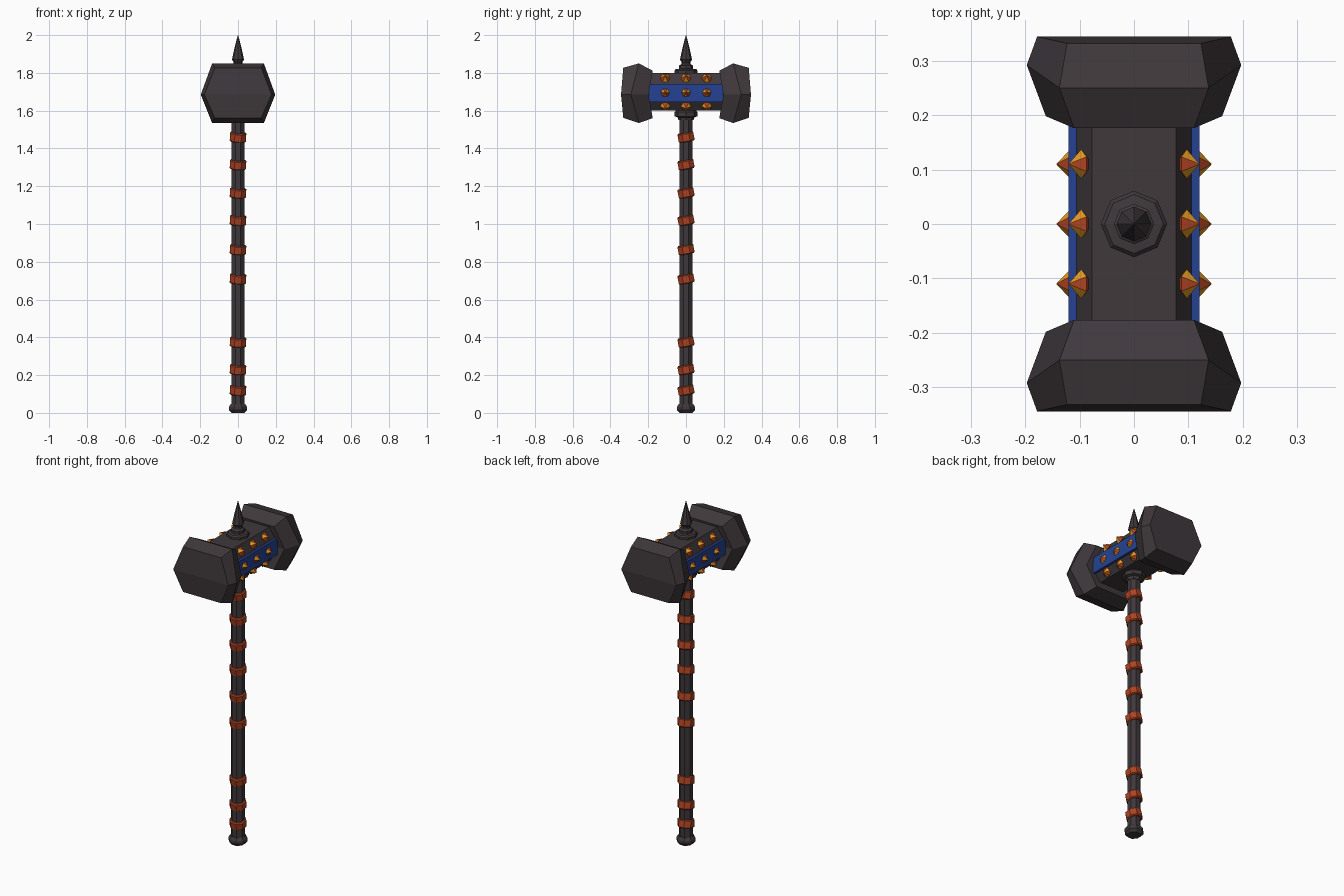
import bpy, bmesh, math
from mathutils import Vector, Matrix

if "Cube" in bpy.data.objects:
    bpy.data.objects.remove(bpy.data.objects["Cube"], do_unlink=True)


def material(name, rgb, rough=0.7):
    m = bpy.data.materials.new(name)
    m.use_nodes = True
    m.diffuse_color = (*rgb, 1)
    node = m.node_tree.nodes["Principled BSDF"]
    node.inputs["Base Color"].default_value = (*rgb, 1)
    node.inputs["Roughness"].default_value = rough
    return m


IRON = material("dark iron", (0.050, 0.040, 0.045))
BLUE = material("deep blue", (0.018, 0.055, 0.29))
RUST = material("burnt orange", (0.42, 0.055, 0.016))
GOLD = material("gold", (0.78, 0.32, 0.016))


def make_object(name, bm, *mats):
    bmesh.ops.recalc_face_normals(bm, faces=bm.faces)
    me = bpy.data.meshes.new(name)
    bm.to_mesh(me)
    bm.free()
    for m in mats:
        me.materials.append(m)
    ob = bpy.data.objects.new(name, me)
    bpy.context.collection.objects.link(ob)
    return ob


def bridge(bm, rings):
    """Join neighbouring vertex rings with quads."""
    for a, b in zip(rings, rings[1:]):
        n = len(a)
        for i in range(n):
            j = (i + 1) % n
            bm.faces.new((a[i], a[j], b[j], b[i]))


def lathe(name, profile, mat, sides=8, turn=0.0, tf=Matrix()):
    """Faceted turned part from (radius, height) pairs."""
    bm = bmesh.new()
    rings = []
    for r, z in profile:
        angles = [turn + math.tau * i / sides for i in range(sides)]
        rings.append([bm.verts.new(tf @ Vector((r * math.cos(a), r * math.sin(a), z)))
                      for a in angles])
    bridge(bm, rings)
    bm.faces.new(rings[0])
    bm.faces.new(rings[-1])
    return make_object(name, bm, mat)


FLAT = math.pi / 8

# Shaft and pommel
lathe("shaft", [(0.037, 0.03), (0.037, 1.58)], IRON, turn=FLAT)
lathe("pommel", [(0.038, 0.0), (0.052, 0.016), (0.052, 0.032), (0.04, 0.048)],
      IRON, turn=FLAT)

# Slanted grip wraps
for i, z in enumerate((0.12, 0.23, 0.375, 0.71, 0.865, 1.02, 1.165, 1.315, 1.46)):
    tilt = (Matrix.Translation((0, 0, z)) @ Matrix.Rotation(math.radians(11), 4, 'X')
            @ Matrix.Rotation(math.radians(4), 4, 'Y'))
    lathe(f"grip_wrap_{i + 1}",
          [(0.040, -0.024), (0.046, -0.019), (0.046, 0.019), (0.040, 0.024)],
          RUST, turn=FLAT, tf=tilt)

# Collars below and above the head
lathe("lower_collar", [(0.04, 1.55), (0.045, 1.565), (0.061, 1.57), (0.061, 1.592),
                       (0.05, 1.605)], IRON)
lathe("upper_collar", [(0.061, 1.79), (0.061, 1.812), (0.054, 1.82), (0.037, 1.822),
                       (0.037, 1.838), (0.025, 1.846), (0.022, 1.86)], IRON)
lathe("top_spike", [(0.022, 1.855), (0.032, 1.87), (0.019, 1.93), (0.001, 2.0)], IRON)

# Head core: octagonal bar along y
bm = bmesh.new()
section = [(0.077, 1.80), (0.106, 1.742), (0.106, 1.645), (0.077, 1.60)]
section += [(-x, z) for x, z in reversed(section)]
rings = [[bm.verts.new((x, y, z)) for x, z in section] for y in (-0.22, 0.22)]
bridge(bm, rings)
for ring in rings:
    bm.faces.new(ring)
make_object("head_core", bm, IRON)

# Blue side panels
for side, s in (("left", 1), ("right", -1)):
    bm = bmesh.new()
    bmesh.ops.create_cube(bm, size=1, matrix=Matrix.Translation((s * 0.111, 0, 1.693))
                          @ Matrix.Diagonal((0.018, 0.39, 0.095, 1)))
    make_object(f"{side}_panel", bm, BLUE)

# Striking blocks: hexagonal rings as (corner x, side x, top z, bottom z, corner y, side y)
RINGS = [(0.110, 0.162, 1.812, 1.560, 0.176, 0.198),
         (0.137, 0.197, 1.850, 1.535, 0.250, 0.292),
         (0.123, 0.178, 1.827, 1.562, 0.332, 0.344)]
for name, s in (("front_block", -1), ("back_block", 1)):
    bm = bmesh.new()
    rings = []
    for cx, sx, top, bot, cy, sy in RINGS:
        pts = [(sx, sy, 1.685), (cx, cy, top), (-cx, cy, top),
               (-sx, sy, 1.685), (-cx, cy, bot), (cx, cy, bot)]
        rings.append([bm.verts.new((x, s * y, z)) for x, y, z in pts])
    bridge(bm, rings)
    for r in (rings[0], rings[-1]):
        bm.faces.new(r[:4])
        bm.faces.new((r[3], r[4], r[5], r[0]))
    make_object(name, bm, IRON)

# Studs: three rows of three on each side, facets alternating gold and orange
ROWS = [("upper", 0.097, 1.773, 25), ("middle", 0.117, 1.695, 0), ("lower", 0.097, 1.622, -25)]
for side, s in (("left", 1), ("right", -1)):
    for row, x, z, pitch in ROWS:
        bm = bmesh.new()
        for y in (-0.11, 0, 0.11):
            p = math.radians(pitch)
            axis = Vector((s * math.cos(p), 0, math.sin(p)))
            tf = Matrix.Translation((s * x, y, z)) @ axis.to_track_quat('Z', 'Y').to_matrix().to_4x4()
            ring = [bm.verts.new(tf @ Vector((0.027 * math.cos(a), 0.027 * math.sin(a), 0)))
                    for a in (math.tau * i / 6 for i in range(6))]
            tips = [bm.verts.new(tf @ Vector((0, 0, h))) for h in (0.026, -0.026)]
            for i in range(6):
                for tip in tips:
                    f = bm.faces.new((ring[i], ring[(i + 1) % 6], tip))
                    f.material_index = i % 2
        make_object(f"{side}_{row}_studs", bm, GOLD, RUST)
